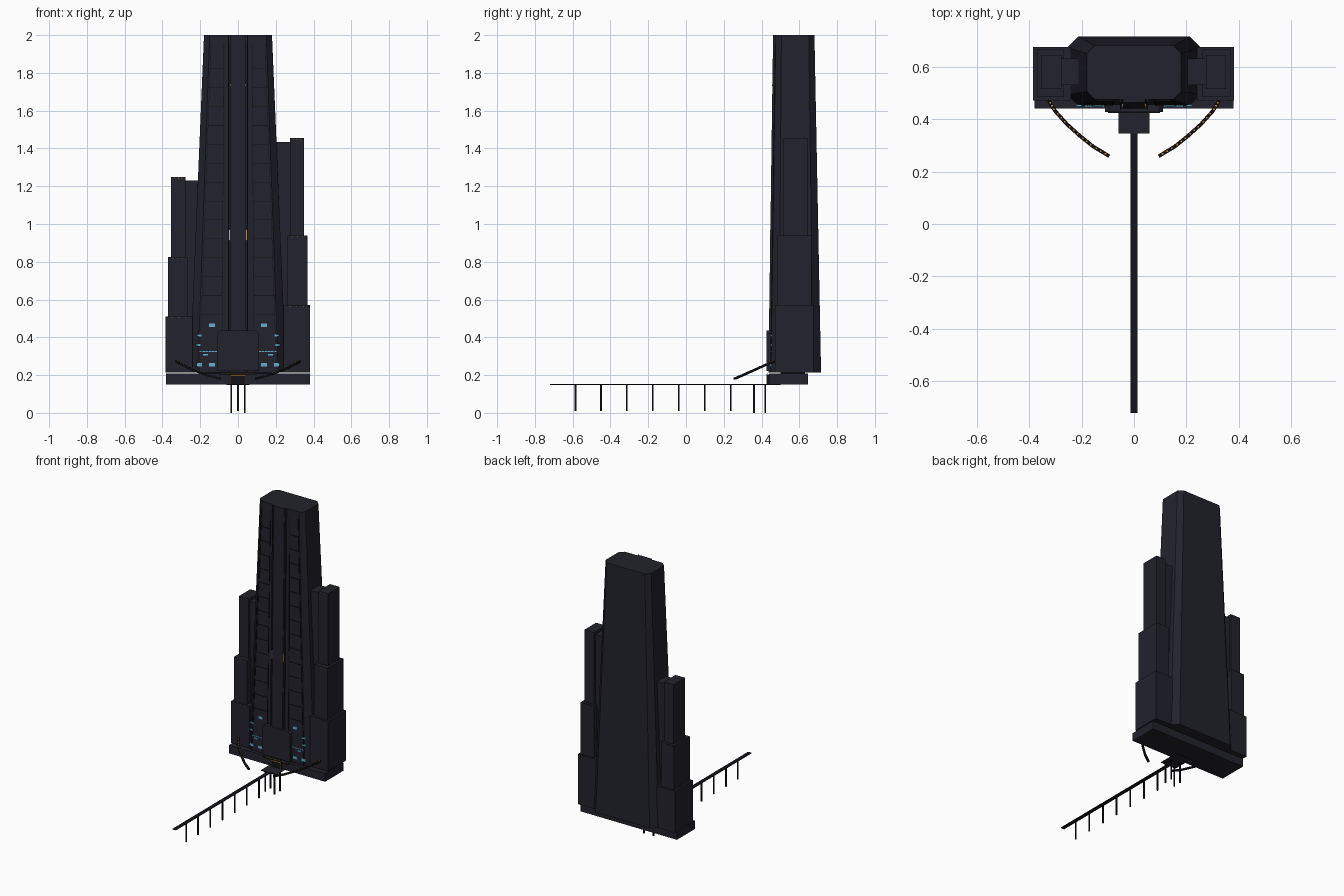
import bpy, bmesh, math
from mathutils import Vector

if "Cube" in bpy.data.objects:
    bpy.data.objects.remove(bpy.data.objects["Cube"])


def material(name, rgb):
    m = bpy.data.materials.new(name)
    m.diffuse_color = (*rgb, 1)
    m.use_nodes = True
    m.node_tree.nodes["Principled BSDF"].inputs["Base Color"].default_value = m.diffuse_color
    return m


SLATE = material("dark slate", (0.016, 0.016, 0.025))
BLACK = material("near black", (0.006, 0.006, 0.009))
BLUE = material("window blue", (0.13, 0.45, 0.65))
GOLD = material("amber light", (0.55, 0.27, 0.03))
LILAC = material("pale lilac light", (0.45, 0.42, 0.65))


def finish(name, bm, mat):
    bmesh.ops.recalc_face_normals(bm, faces=bm.faces)
    me = bpy.data.meshes.new(name)
    bm.to_mesh(me)
    bm.free()
    me.materials.append(mat)
    ob = bpy.data.objects.new(name, me)
    bpy.context.collection.objects.link(ob)
    return ob


def loft(bm, low, high):
    a = [bm.verts.new(p) for p in low]
    b = [bm.verts.new(p) for p in high]
    n = len(a)
    bm.faces.new(a)
    bm.faces.new(b)
    for i in range(n):
        bm.faces.new((a[i], a[(i + 1) % n], b[(i + 1) % n], b[i]))


def rect(x0, x1, y0, y1, z):
    return [(x0, y0, z), (x1, y0, z), (x1, y1, z), (x0, y1, z)]


def boxes(name, items, mat):
    """Each item is x0, x1, y0, y1, z0, z1."""
    bm = bmesh.new()
    for x0, x1, y0, y1, z0, z1 in items:
        loft(bm, rect(x0, x1, y0, y1, z0), rect(x0, x1, y0, y1, z1))
    return finish(name, bm, mat)


def octagon(hx, y0, y1, c, z):
    return [(-hx + c, y0, z), (hx - c, y0, z), (hx, y0 + c, z), (hx, y1 - c, z),
            (hx - c, y1, z), (-hx + c, y1, z), (-hx, y1 - c, z), (-hx, y0 + c, z)]


Z0, Z1 = 0.215, 2.0


def lerp(a, b, z):
    return a + (b - a) * (z - Z0) / (Z1 - Z0)


def front(z):
    return lerp(0.45, 0.475, z)


# Tapered main tower with chamfered corners
bm = bmesh.new()
loft(bm, octagon(0.255, 0.45, 0.715, 0.042, Z0), octagon(0.18, 0.475, 0.68, 0.03, Z1))
finish("main_tower", bm, SLATE)

# Raised central pilaster and the fins beside it
bm = bmesh.new()
for x0, x1, d in ((-0.042, 0.042, 0.012), (-0.053, -0.047, 0.014), (0.047, 0.053, 0.014)):
    loft(bm, rect(x0, x1, 0.45 - d, 0.46, Z0), rect(x0, x1, 0.475 - d, 0.485, Z1))
finish("central_pilaster", bm, SLATE)

# Dark seams: pilaster edges and front panel borders
bm = bmesh.new()
for s in (-1, 1):
    for xb, xt in ((0.0445, 0.0445), (0.085, 0.075), (0.205, 0.143)):
        lo, hi = sorted((s * xb - 0.0015, s * xb + 0.0015))
        lo2, hi2 = sorted((s * xt - 0.0015, s * xt + 0.0015))
        loft(bm, rect(lo, hi, 0.446, 0.455, Z0), rect(lo2, hi2, front(1.95) - 0.004, 0.48, 1.95))
finish("front_seams", bm, BLACK)

# Floor ribs on the front panels
ribs = []
for i in range(14):
    z = 0.52 + i * 0.1
    for s in (-1, 1):
        a, b = sorted((s * lerp(0.085, 0.075, z), s * lerp(0.205, 0.143, z)))
        ribs.append((a, b, front(z) - 0.003, front(z) + 0.005, z, z + 0.003))
boxes("floor_ribs", ribs, BLACK)

# Stepped side towers: inner x, outer x, front y, back y, top z
right = [(0.24, 0.382, 0.47, 0.675, 0.57), (0.262, 0.367, 0.485, 0.665, 0.94),
         (0.275, 0.350, 0.515, 0.645, 1.455)]
left = [(0.24, 0.385, 0.47, 0.675, 0.51), (0.267, 0.370, 0.485, 0.665, 0.825),
        (0.277, 0.354, 0.515, 0.645, 1.25)]
step_lights = []
for side, s, steps in (("right", 1, right), ("left", -1, left)):
    items, z = [], 0.213
    for a, b, y0, y1, top in steps:
        x0, x1 = sorted((s * a, s * b))
        items.append((x0, x1, y0, y1, z, top))
        for k in range(3):
            x = x0 + (x1 - x0) * (0.25 + 0.25 * k)
            step_lights.append((x - 0.002, x + 0.002, y0 - 0.001, y0 + 0.002,
                                top - 0.008, top - 0.005))
        z = top
    # neck filling the space between side tower and main tower
    x0, x1 = sorted((s * 0.16, s * steps[2][0] + s * 0.01))
    items.append((x0, x1, 0.53, 0.63, 0.22, steps[2][4] - 0.02))
    boxes(side + "_stepped_tower", items, SLATE)
boxes("step_lights", step_lights, GOLD)

# Base slab, with a narrow shadow gap under the towers
boxes("base_slab", [(-0.38, 0.38, 0.44, 0.645, 0.15, 0.208)], SLATE)
boxes("base_core", [(-0.2, 0.2, 0.5, 0.63, 0.207, 0.216)], BLACK)

# Entrance block with clipped upper corners
bm = bmesh.new()
outline = [(-0.11, 0.222), (0.11, 0.222), (0.11, 0.42), (0.095, 0.435), (-0.095, 0.435), (-0.11, 0.42)]
loft(bm, [(x, 0.427, z) for x, z in outline], [(x, 0.47, z) for x, z in outline])
finish("entrance_block", bm, SLATE)

# Gateway with lit frame and thin canopy
boxes("gateway", [(-0.04, 0.04, 0.43, 0.45, 0.15, 0.2)], BLACK)
boxes("gateway_lights", [(-0.04, -0.036, 0.427, 0.431, 0.15, 0.2),
                         (0.036, 0.04, 0.427, 0.431, 0.15, 0.2),
                         (-0.04, 0.04, 0.427, 0.431, 0.196, 0.2)], GOLD)
boxes("canopy", [(-0.1, 0.1, 0.424, 0.44, 0.203, 0.207)], BLACK)
boxes("canopy_light", [(-0.09, 0.09, 0.43, 0.433, 0.207, 0.2085)], GOLD)

# Landing platform, bridge and their posts
boxes("platform", [(-0.06, 0.06, 0.345, 0.5, 0.147, 0.153)], SLATE)
boxes("bridge", [(-0.014, 0.014, -0.72, 0.35, 0.148, 0.152)], BLACK)
posts = [(-0.004, 0.004, y - 0.004, y + 0.004, 0.01, 0.149)
         for y in (-0.585, -0.45, -0.313, -0.175, -0.038, 0.1, 0.236)]
posts += [(s * 0.037 - 0.004, s * 0.037 + 0.004, y - 0.004, y + 0.004, 0, 0.149)
          for s in (-1, 1) for y in (0.36, 0.42)]
boxes("support_posts", posts, BLACK)

# Curved ramps descending from the side towers, with lights along the deck
path = [(0.325, 0.47, 0.272), (0.300, 0.43, 0.258), (0.255, 0.38, 0.235),
        (0.205, 0.335, 0.215), (0.155, 0.295, 0.197), (0.097, 0.260, 0.182)]
for side, s in (("right", 1), ("left", -1)):
    pts = [Vector((s * x, y, z)) for x, y, z in path]
    bm, lamps = bmesh.new(), []
    for a, b in zip(pts, pts[1:]):
        d = (b - a).normalized()
        w = d.cross(Vector((0, 0, 1))).normalized() * 0.007
        h = Vector((0, 0, 0.005))
        ring = (-w - h, w - h, w + h, -w + h)
        loft(bm, [a + r for r in ring], [b + d * 0.003 + r for r in ring])
        for t in (0.2, 0.5, 0.8):
            p = a.lerp(b, t)
            lamps.append((p.x - 0.003, p.x + 0.003, p.y - 0.003, p.y + 0.003, p.z, p.z + 0.0075))
    finish(side + "_ramp", bm, BLACK)
    boxes(side + "_ramp_lights", lamps, GOLD)

# Blue windows: x centre, z centre, width, height, mirrored
windows = [(0.137, 0.465, 0.032, 0.018), (0.137, 0.255, 0.032, 0.018), (0.205, 0.41, 0.026, 0.01),
           (0.21, 0.36, 0.024, 0.01), (0.205, 0.255, 0.03, 0.018), (0.172, 0.309, 0.026, 0.008)]
windows += [(0.118 + 0.016 * i, 0.325, 0.012, 0.006) for i in range(6)]
boxes("blue_windows", [(s * x - w / 2, s * x + w / 2, front(z) - 0.005, front(z) + 0.003,
                        z - h / 2, z + h / 2)
                       for s in (-1, 1) for x, z, w, h in windows], BLUE)

# Tall slot lights beside the pilaster
def slot(x, z, h):
    return (x - 0.002, x + 0.002, front(z) - 0.015, front(z), z - h / 2, z + h / 2)


boxes("amber_slots", [slot(0.0445, 0.942, 0.06), slot(0.04, 1.735, 0.008),
                      slot(-0.04, 1.735, 0.008)], GOLD)
boxes("lilac_slot", [slot(-0.0445, 0.942, 0.06)], LILAC)
